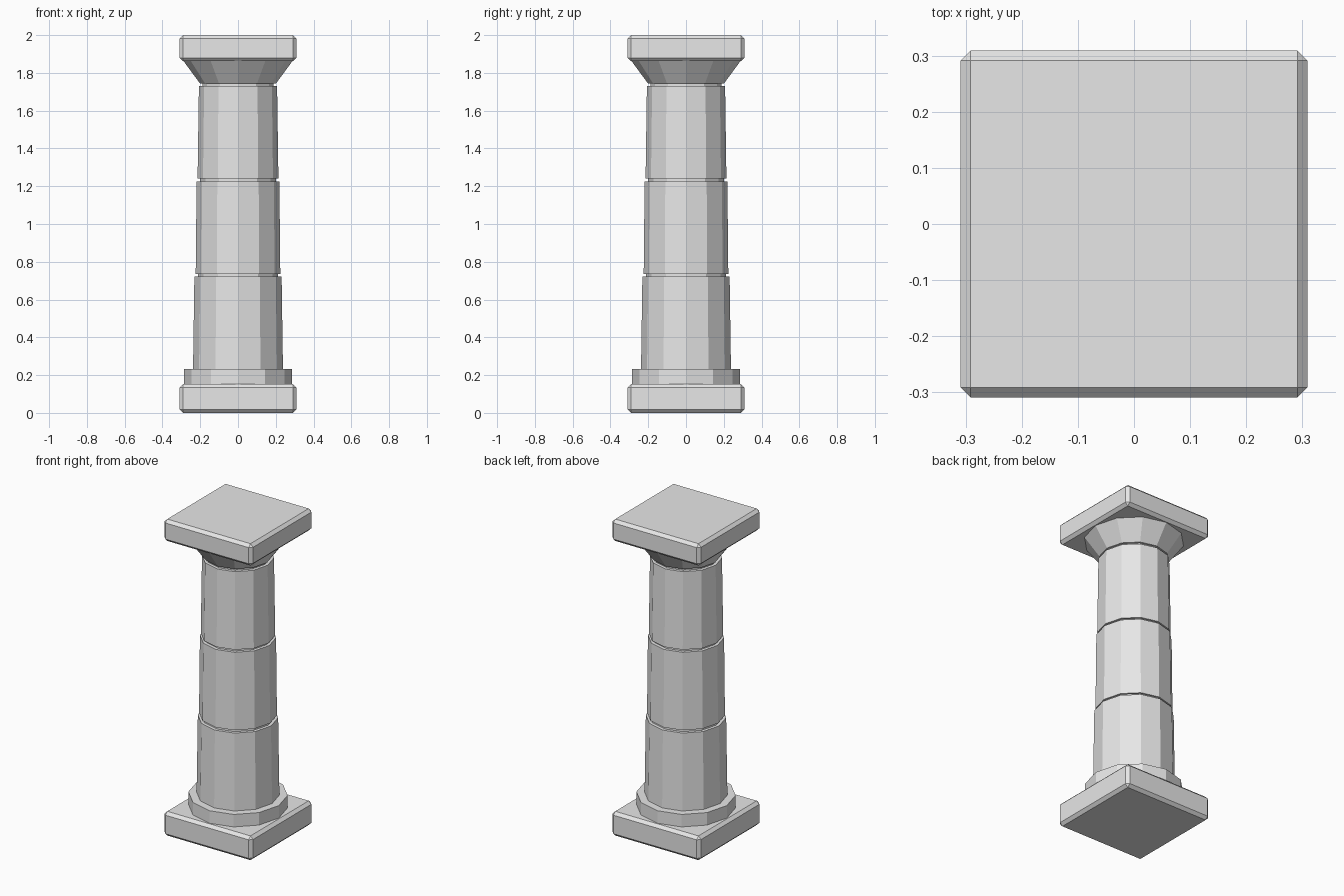
import bpy
import bmesh
from math import cos, sin, tau

SIDES = 12

old = bpy.data.objects.get("Cube")
if old:
    bpy.data.objects.remove(old, do_unlink=True)

# One stone colour
stone = bpy.data.materials.new("pale_grey_stone")
stone.use_nodes = True
COLOR = (0.8, 0.8, 0.8, 1)
stone.diffuse_color = COLOR
stone.node_tree.nodes["Principled BSDF"].inputs["Base Color"].default_value = COLOR


def finish(name, bm):
    bmesh.ops.recalc_face_normals(bm, faces=bm.faces)
    mesh = bpy.data.meshes.new(name)
    bm.to_mesh(mesh)
    bm.free()
    mesh.materials.append(stone)
    obj = bpy.data.objects.new(name, mesh)
    bpy.context.collection.objects.link(obj)
    return obj


def slab(name, z0, z1, half=0.309, chamfer=0.018):
    """Square block with chamfered edges."""
    bm = bmesh.new()
    bmesh.ops.create_cube(bm, size=1)
    for v in bm.verts:
        v.co.x *= 2 * half
        v.co.y *= 2 * half
        v.co.z = z1 if v.co.z > 0 else z0
    bmesh.ops.bevel(bm, geom=bm.edges[:], offset=chamfer, segments=1,
                    profile=0.5, affect='EDGES')
    return finish(name, bm)


def turned(name, profile):
    """Closed twelve-sided solid from (radius, height) pairs."""
    bm = bmesh.new()
    rings = [[bm.verts.new((r * cos(tau * i / SIDES), r * sin(tau * i / SIDES), z))
              for i in range(SIDES)] for r, z in profile]
    for low, high in zip(rings, rings[1:]):
        for i in range(SIDES):
            j = (i + 1) % SIDES
            bm.faces.new((low[i], low[j], high[j], high[i]))
    bm.faces.new(rings[0][::-1])
    bm.faces.new(rings[-1])
    return finish(name, bm)


# Square blocks at both ends
slab("base_plinth", 0, 0.153)
slab("top_abacus", 1.862, 2)

# Ring under the shaft
turned("base_ring", [(0.285, 0.153), (0.285, 0.232)])

# Tapering shaft of three drums, split by recessed joints
turned("shaft", [
    (0.238, 0.232), (0.231, 0.721),
    (0.212, 0.721), (0.212, 0.736),
    (0.224, 0.736), (0.219, 1.226),
    (0.200, 1.226), (0.200, 1.240),
    (0.214, 1.240), (0.207, 1.730),
    (0.188, 1.730), (0.188, 1.745),
])

# Flared capital under the top block
turned("capital_flare", [(0.202, 1.745), (0.288, 1.862)])
